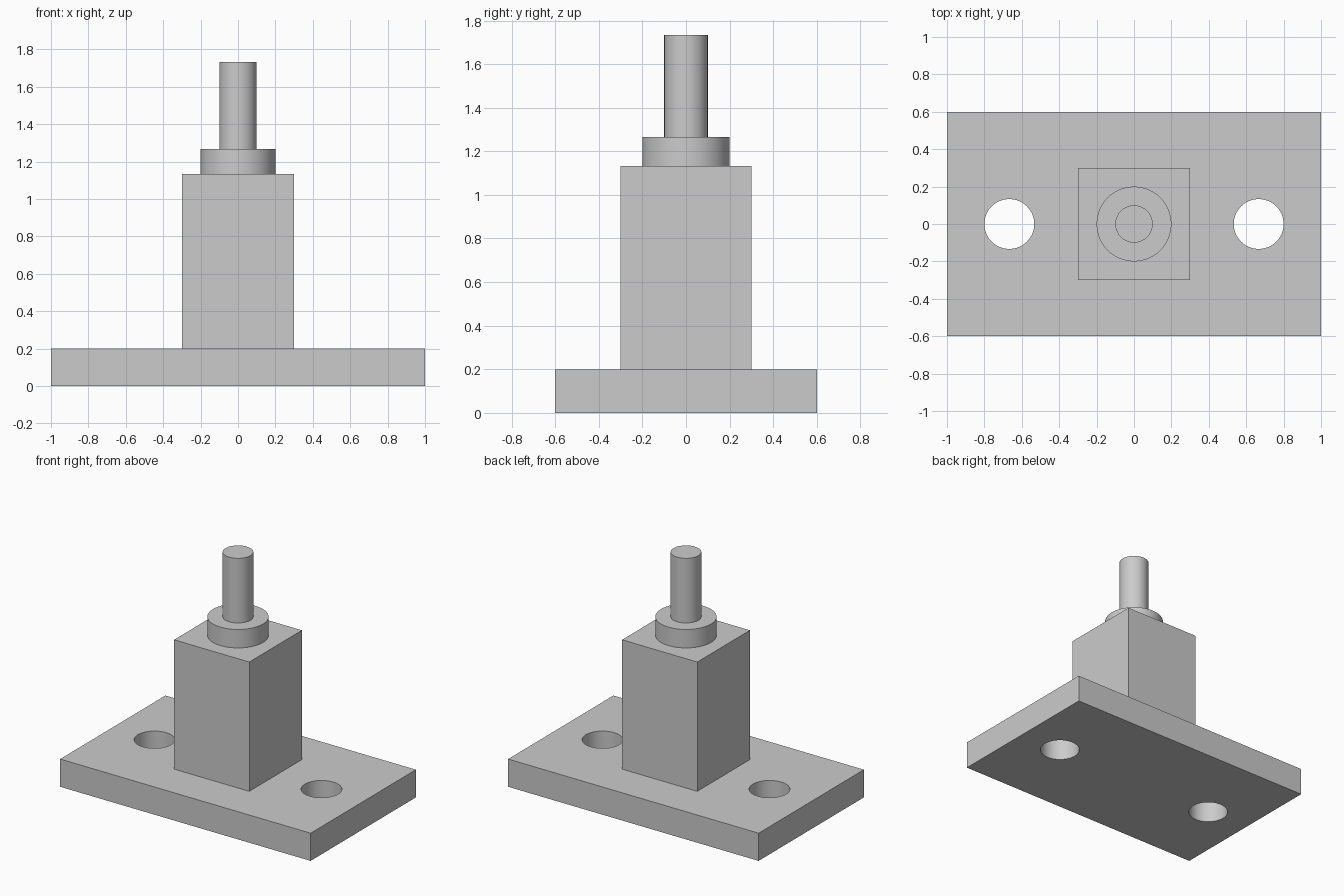
import bpy
from math import radians

if "Cube" in bpy.data.objects:
    bpy.data.objects.remove(bpy.data.objects["Cube"])


def box(name, sx, sy, z0, z1):
    bpy.ops.mesh.primitive_cube_add(size=1, location=(0, 0, (z0 + z1) / 2))
    ob = bpy.context.object
    ob.name = name
    ob.scale = (sx, sy, z1 - z0)
    bpy.ops.object.transform_apply(location=False, rotation=False, scale=True)
    return ob


def cylinder(name, r, z0, z1, x=0):
    bpy.ops.mesh.primitive_cylinder_add(vertices=64, radius=r, depth=z1 - z0,
                                        location=(x, 0, (z0 + z1) / 2))
    ob = bpy.context.object
    ob.name = name
    bpy.ops.object.shade_smooth_by_angle(angle=radians(30))
    return ob


# Base plate with two through holes
plate = box("base_plate", 2.0, 1.2, 0, 0.2)
for side in (-1, 1):
    cutter = cylinder("hole_cutter", 0.1333, -0.1, 0.3, side * 0.6667)
    cutter.hide_render = True
    bpy.context.view_layer.objects.active = plate
    mod = plate.modifiers.new("bolt_hole", 'BOOLEAN')
    mod.operation = 'DIFFERENCE'
    mod.solver = 'EXACT'
    mod.object = cutter
    bpy.ops.object.modifier_apply(modifier=mod.name)
    bpy.data.objects.remove(cutter, do_unlink=True)
bpy.ops.object.select_all(action='DESELECT')
plate.select_set(True)
bpy.context.view_layer.objects.active = plate
bpy.ops.object.shade_smooth_by_angle(angle=radians(30))

# Square post, collar and pin stacked on the plate
box("post", 0.6, 0.6, 0.2, 1.1333)
cylinder("collar", 0.2, 1.1333, 1.2667)
cylinder("pin", 0.1, 1.2667, 1.7333)
